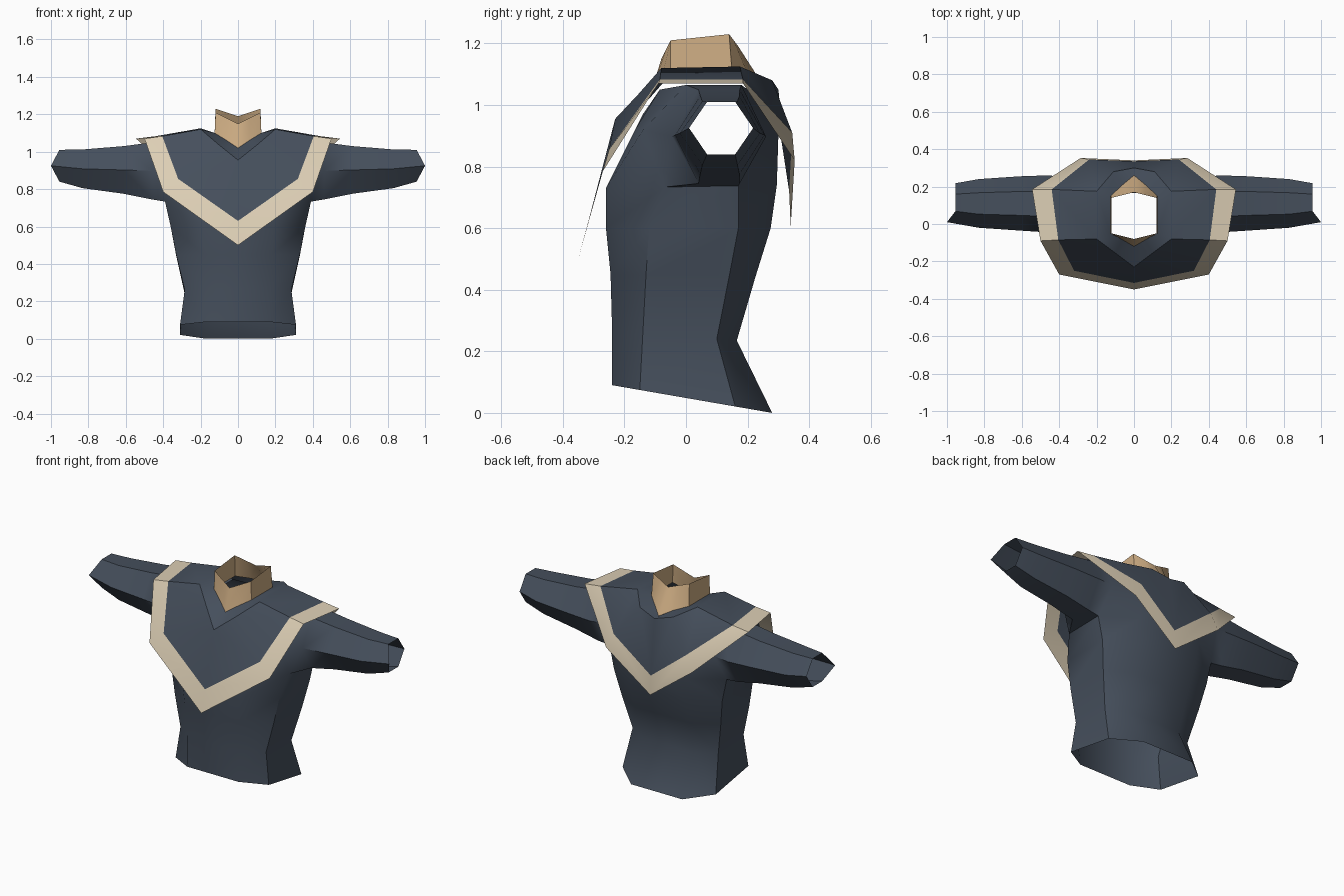
import bpy
import bmesh
from math import radians

cube = bpy.data.objects.get("Cube")
if cube:
    bpy.data.objects.remove(cube, do_unlink=True)


def make_material(name, colour):
    mat = bpy.data.materials.new(name)
    mat.use_nodes = True
    mat.diffuse_color = (*colour, 1)
    mat.node_tree.nodes["Principled BSDF"].inputs["Base Color"].default_value = (*colour, 1)
    return mat


navy = make_material("navy cloth", (.06, .078, .107))
cream = make_material("cream trim", (.72, .62, .46))
tan = make_material("tan collar", (.62, .42, .23))


def add_ring(bm, points):
    return [bm.verts.new(p) for p in points]


def bridge(bm, lower, upper, closed=False, skip=None, material=0):
    """Join two rows of vertices with quads."""
    count = len(lower)
    for i in range(count if closed else count - 1):
        if i == skip:
            continue
        j = (i + 1) % count
        face = bm.faces.new((lower[i], lower[j], upper[j], upper[i]))
        face.material_index = material


def finish(bm, name, materials, angle):
    """Mirror the half mesh across x, weld it and shade it."""
    geometry = bm.verts[:] + bm.edges[:] + bm.faces[:]
    bmesh.ops.mirror(bm, geom=geometry, axis='X', merge_dist=.001)
    bmesh.ops.remove_doubles(bm, verts=bm.verts[:], dist=.001)
    bmesh.ops.recalc_face_normals(bm, faces=bm.faces[:])
    mesh = bpy.data.meshes.new(name)
    bm.to_mesh(mesh)
    bm.free()
    for mat in materials:
        mesh.materials.append(mat)
    obj = bpy.data.objects.new(name, mesh)
    bpy.context.collection.objects.link(obj)
    bpy.ops.object.select_all(action='DESELECT')
    obj.select_set(True)
    bpy.context.view_layer.objects.active = obj
    bpy.ops.object.shade_smooth_by_angle(angle=radians(angle))
    return obj


def torso_half(mid, side, front, front_side, back_side, back, z_front, z_back):
    """Half a body ring from front centre to back centre, tilted along y."""
    outline = [(0, front), (mid, front), (side, front_side),
               (side, back_side), (mid, back), (0, back)]
    slope = (z_back - z_front) / (back - front)
    return [(x, y, z_front + slope * (y - front)) for x, y in outline]


def sleeve_hexagon(x, y_low, y_high, z_low, z_high, tip=0):
    """Six-sided sleeve ring; the front corner can reach further out."""
    width = y_high - y_low
    near, far = y_low + .28 * width, y_low + .72 * width
    middle = (z_low + z_high) / 2
    return [(x, near, z_low), (x + tip, y_low, middle), (x, near, z_high),
            (x, far, z_high), (x, y_high, middle), (x, far, z_low)]


# Body: rings from the hem to the chest, open at hem and neck
body = bmesh.new()
rows = [add_ring(body, torso_half(*values)) for values in (
    (.17, .31, -.24, -.15, .16, .28, .09, 0),
    (.17, .285, -.24, -.14, .1, .165, .27, .235),
    (.18, .33, -.245, -.13, .14, .225, .45, .44),
    (.19, .36, -.26, -.12, .17, .275, .6, .6),
    (.2, .39, -.26, -.07, .17, .295, .73, .74),
    (.2, .36, -.165, -.14, .25, .3, .92, .9),
)]
rows.append(add_ring(body, [
    (0, -.14, .97), (.17, -.085, 1.05), (.38, 0, 1.065),
    (.38, .18, 1.065), (.17, .2, 1.05), (0, .25, 1.03)]))
for level, (lower, upper) in enumerate(zip(rows, rows[1:])):
    bridge(body, lower, upper, skip=2 if level >= 4 else None)
armpit, chest, shoulder = rows[-3:]
body.faces.new(shoulder[1:5])

# Sleeves grow out of the armhole and stay open at the cuff
previous = [armpit[2], chest[2], shoulder[2], shoulder[3], chest[3], armpit[3]]
for values in ((.46, -.045, .26, .745, 1.05),
               (.61, -.035, .255, .775, 1.03),
               (.83, -.02, .24, .805, 1.012),
               (.955, .01, .218, .84, 1.01, .045)):
    current = add_ring(body, sleeve_hexagon(*values))
    bridge(body, previous, current, closed=True)
    previous = current
finish(body, "shirt_body", [navy], 50)

# Shoulder cape: neck seam, neckline, start of trim, outer edge
neck_seam = [(0, -.12, 1.02), (.06, -.085, 1.06), (.125, -.05, 1.1),
             (.125, .15, 1.1), (.06, .21, 1.08), (0, .26, 1.05)]
neckline = [(0, -.23, .955), (.1, -.155, 1.035), (.2, -.08, 1.12),
            (.2, .175, 1.125), (.11, .28, 1.08), (0, .3, 1.05)]
trim_start = [(0, -.315, .63), (.32, -.25, .855), (.405, -.085, 1.083),
              (.44, .185, 1.083), (.24, .345, .91), (0, .335, .72)]
outer_edge = [(0, -.35, .5), (.4, -.27, .785), (.5, -.09, 1.07),
              (.545, .185, 1.07), (.285, .353, .82), (0, .34, .605)]
cape = bmesh.new()
rows = [add_ring(cape, r) for r in (neck_seam, neckline, trim_start, outer_edge)]
for level, (inner, outer) in enumerate(zip(rows, rows[1:])):
    bridge(cape, inner, outer, material=int(level == 2))
finish(cape, "shoulder_cape", [navy, cream], 35)

# Collar: upright band rising from the neck seam
collar_top = [(0, -.08, 1.15), (.06, -.065, 1.18), (.12, -.05, 1.21),
              (.12, .14, 1.23), (.06, .155, 1.21), (0, .17, 1.19)]
collar = bmesh.new()
bridge(collar, add_ring(collar, neck_seam), add_ring(collar, collar_top))
finish(collar, "collar", [tan], 35)
